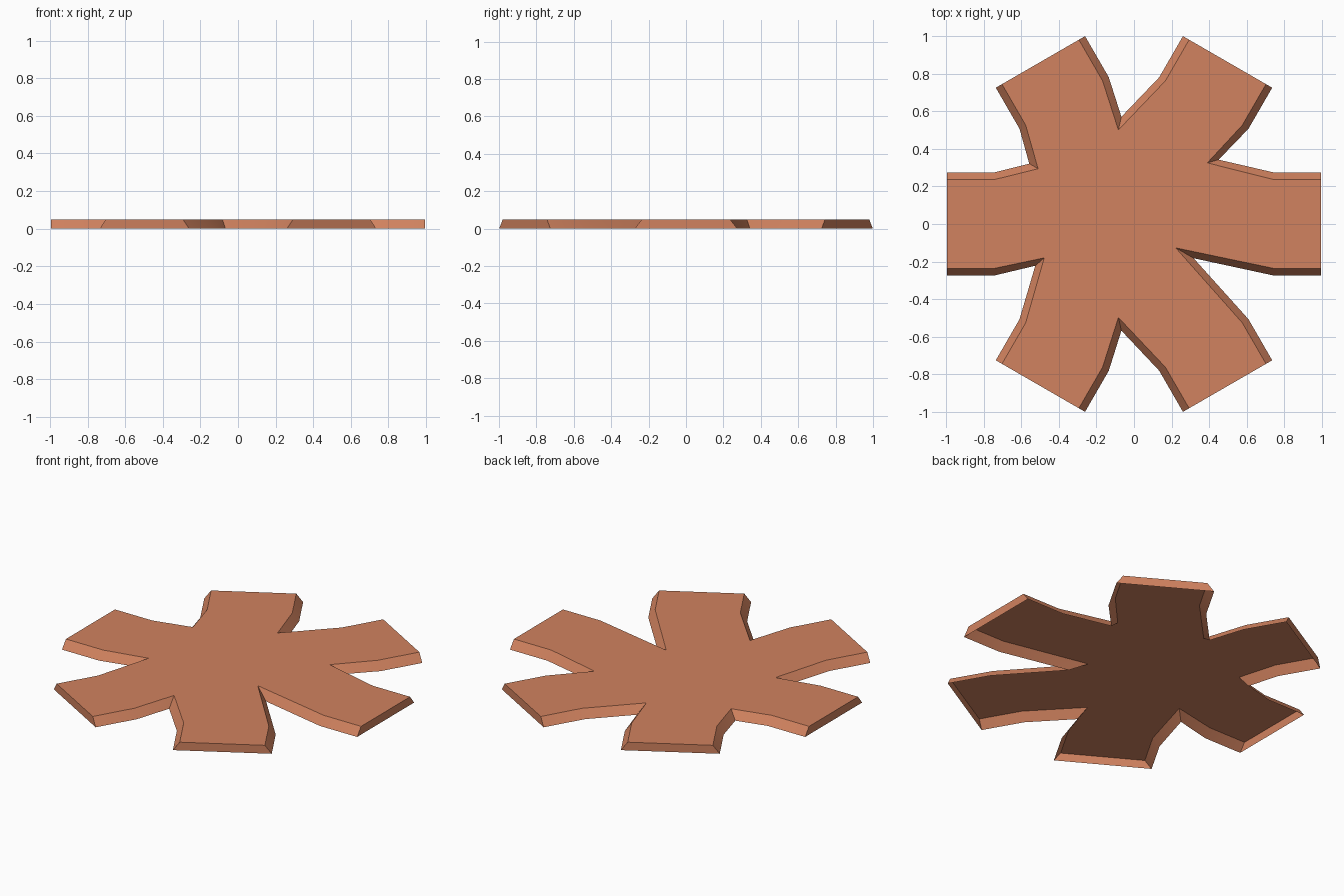
import bpy, bmesh
from math import radians
from mathutils import Vector, Matrix

if "Cube" in bpy.data.objects:
    bpy.data.objects.remove(bpy.data.objects["Cube"])

H = 0.05              # plate height
TIP, BEND = 0.995, 0.743   # arm tip and bend radii
HALF_LOW, HALF_TOP = 0.274, 0.236  # arm half widths at base and top

# notch point after each arm, counter-clockwise from the right arm: (base, top)
NOTCHES = [((0.45, 0.342), (0.39, 0.325)),
           ((-0.067, 0.57), (-0.083, 0.50)),
           ((-0.557, 0.321), (-0.51, 0.294)),
           ((-0.525, -0.222), (-0.477, -0.18)),
           ((-0.067, -0.567), (-0.083, -0.497)),
           ((0.317, -0.182), (0.222, -0.127))]


def outline(half, level, z):
    pts = []
    for i, notch in enumerate(NOTCHES):
        rot = Matrix.Rotation(radians(60 * i), 3, 'Z')
        for r, s in ((BEND, -half), (TIP, -half), (TIP, half), (BEND, half)):
            pts.append(rot @ Vector((r, s, z)))
        pts.append(Vector((*notch[level], z)))
    return pts


# six-armed plate, sloped sides, hollow underneath (no base face)
bm = bmesh.new()
low = [bm.verts.new(p) for p in outline(HALF_LOW, 0, 0)]
top = [bm.verts.new(p) for p in outline(HALF_TOP, 1, H)]
n = len(low)
for i in range(n):
    j = (i + 1) % n
    bm.faces.new((low[i], low[j], top[j], top[i]))
bm.faces.new(top)
mesh = bpy.data.meshes.new("six_arm_plate")
bm.to_mesh(mesh)
bm.free()
plate = bpy.data.objects.new("six_arm_plate", mesh)
bpy.context.collection.objects.link(plate)

# single terracotta colour
mat = bpy.data.materials.new("terracotta")
mat.diffuse_color = (0.64, 0.225, 0.115, 1)
mat.use_nodes = True
mat.node_tree.nodes["Principled BSDF"].inputs["Base Color"].default_value = mat.diffuse_color
mesh.materials.append(mat)

bpy.context.view_layer.objects.active = plate
plate.select_set(True)
bpy.ops.object.shade_smooth_by_angle(angle=radians(30))
